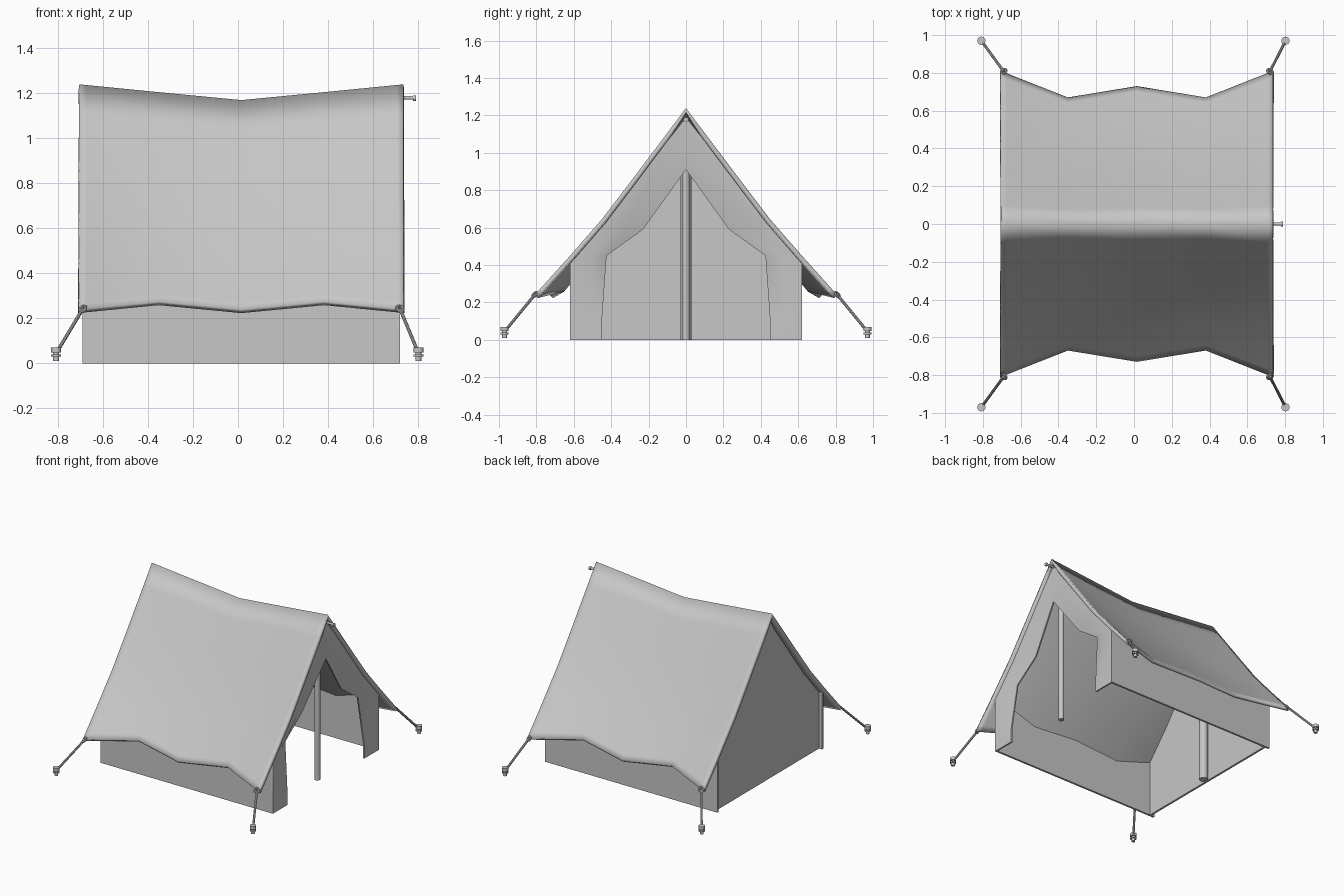
import bpy
from mathutils import Vector

cube = bpy.data.objects.get("Cube")
if cube:
    bpy.data.objects.remove(cube, do_unlink=True)

grey = bpy.data.materials.new("canvas_grey")
grey.use_nodes = True
COLOUR = (0.57, 0.57, 0.57, 1)
grey.diffuse_color = COLOUR
for node in grey.node_tree.nodes:
    if node.type == 'BSDF_PRINCIPLED':
        node.inputs["Base Color"].default_value = COLOUR
        node.inputs["Roughness"].default_value = 0.8


def lerp_table(table, v):
    """Piecewise linear lookup in a list of (key, values...) rows."""
    for a, b in zip(table, table[1:]):
        if v <= b[0]:
            f = (v - a[0]) / (b[0] - a[0])
            return [p + (q - p) * f for p, q in zip(a[1:], b[1:])]
    return list(table[-1][1:])


def sheet(name, rows, thickness, smooth=False, crisp=False):
    """Thin cloth panel from rows of points, thickened behind its normal."""
    n = len(rows[0])
    verts = [p for row in rows for p in row]
    faces = [(r * n + c, r * n + c + 1, (r + 1) * n + c + 1, (r + 1) * n + c)
             for r in range(len(rows) - 1) for c in range(n - 1)]
    mesh = bpy.data.meshes.new(name)
    mesh.from_pydata(verts, [], faces)
    mesh.materials.append(grey)
    for poly in mesh.polygons:
        poly.use_smooth = smooth
    obj = bpy.data.objects.new(name, mesh)
    bpy.context.collection.objects.link(obj)
    solid = obj.modifiers.new("thickness", 'SOLIDIFY')
    solid.thickness = thickness
    solid.offset = -1
    if crisp:
        split = obj.modifiers.new("crisp_edges", 'EDGE_SPLIT')
        split.split_angle = 0.9
    return obj


def finish(name):
    obj = bpy.context.object
    obj.name = name
    obj.data.materials.append(grey)
    bpy.ops.object.shade_smooth_by_angle()
    return obj


def rod(name, a, b, radius, sides=16):
    a, b = Vector(a), Vector(b)
    d = b - a
    bpy.ops.mesh.primitive_cylinder_add(
        vertices=sides, radius=radius, depth=d.length, location=(a + b) / 2,
        rotation=d.to_track_quat('Z', 'Y').to_euler())
    return finish(name)


# Roof shape: x, ridge height, eave half width, eave height
SPANS = [(-0.705, 1.24, 0.81, 0.24), (-0.35, 1.205, 0.67, 0.275),
         (0.015, 1.17, 0.73, 0.24), (0.38, 1.205, 0.67, 0.275),
         (0.735, 1.24, 0.81, 0.24)]
SAG = [(0, 0), (0.12, -0.01), (0.35, -0.027), (0.555, -0.04),
       (0.765, -0.025), (0.96, -0.005), (1, 0)]
STATIONS = [-0.705, -0.675, -0.35, 0.015, 0.38, 0.705, 0.735]


def roof_point(x, t, side=1):
    ridge, half, eave = lerp_table(SPANS, x)
    return (x, side * half * t, ridge + (eave - ridge) * t + lerp_table(SAG, t)[0])


def roof_height(x, y):
    half = lerp_table(SPANS, x)[1]
    return roof_point(x, min(1, abs(y) / half))[2]


# Sagging roof cloth over the ridge
steps = [row[0] for row in SAG]
sheet("roof_cloth",
      [[roof_point(x, t, -1) for t in reversed(steps)] +
       [roof_point(x, t) for t in steps[1:]] for x in reversed(STATIONS)],
      0.025, smooth=True)

# Low side walls
WALL_Y = 0.62
wall_x = [-0.69, -0.35, 0.015, 0.38, 0.72]
for side, label in ((-1, "front"), (1, "back")):
    xs = wall_x if side < 0 else wall_x[::-1]
    sheet(label + "_side_wall",
          [[(x, side * WALL_Y, 0) for x in xs],
           [(x, side * WALL_Y, roof_height(x, WALL_Y) - 0.02) for x in xs]], 0.015)

# Closed gable wall, set in slightly from the side wall ends
gx = -0.665
gy = [-0.61, -0.42, -0.2, 0, 0.2, 0.42, 0.61]
sheet("closed_gable_wall",
      [[(gx, y, 0) for y in reversed(gy)],
       [(gx, y, roof_height(gx, y) - 0.025) for y in reversed(gy)]], 0.015)

# Open gable: folded-back door flaps running from the opening to the roof
ox = 0.72
opening = [(0.45, 0, 0), (0.45, 0.1, 0), (0.425, 0.45, 0.035),
           (0.23, 0.59, 0.035), (0, 0.91, 0)]
border = [(WALL_Y, 0), (WALL_Y, 0.1), (WALL_Y, roof_height(ox, WALL_Y) - 0.025),
          (0.42, roof_height(ox, 0.42) - 0.025), (0, 1.19)]
rows = []
for f, fold in ((0, 1), (0.45, 0.25), (1, 0)):
    half = [(ox - inset * fold, y + (by - y) * f, z + (bz - z) * f)
            for (y, z, inset), (by, bz) in zip(opening, border)]
    rows.append([(x, -y, z) for x, y, z in half] + half[-2::-1])
sheet("door_flaps", rows, 0.012, smooth=True, crisp=True)

# Upright poles and the protruding ridge peg
rod("door_pole", (0.65, 0, 0), (0.65, 0, 1.17), 0.02)
rod("rear_pole", (-0.62, 0, 0), (-0.62, 0, 1.16), 0.03)
rod("ridge_peg", (0.64, 0, 1.18), (0.785, 0, 1.18), 0.008)
rod("ridge_peg_cap", (0.778, 0, 1.178), (0.79, 0, 1.178), 0.013)

# Guy ropes, eyelets and ground pegs at the four corners
for sy, row in ((-1, "front"), (1, "back")):
    for corner_x, peg_x, end in ((-0.69, -0.808, "right"), (0.72, 0.802, "left")):
        tag = row + "_" + end
        corner = Vector((corner_x, sy * 0.808, 0.242))
        peg = Vector((peg_x, sy * 0.97, 0))
        bpy.ops.mesh.primitive_torus_add(
            major_segments=16, minor_segments=8, major_radius=0.015,
            minor_radius=0.007, location=corner,
            rotation=(peg - corner).to_track_quat('X', 'Z').to_euler())
        finish(tag + "_eyelet")
        up = Vector((0, 0, 1))
        rod(tag + "_guy_rope", corner, peg + up * 0.045, 0.008, 10)
        rod(tag + "_peg_stem", peg + up * 0.01, peg + up * 0.055, 0.013)
        rod(tag + "_peg_collar", peg + up * 0.03, peg + up * 0.04, 0.022)
        rod(tag + "_peg_head", peg + up * 0.048, peg + up * 0.07, 0.022)
